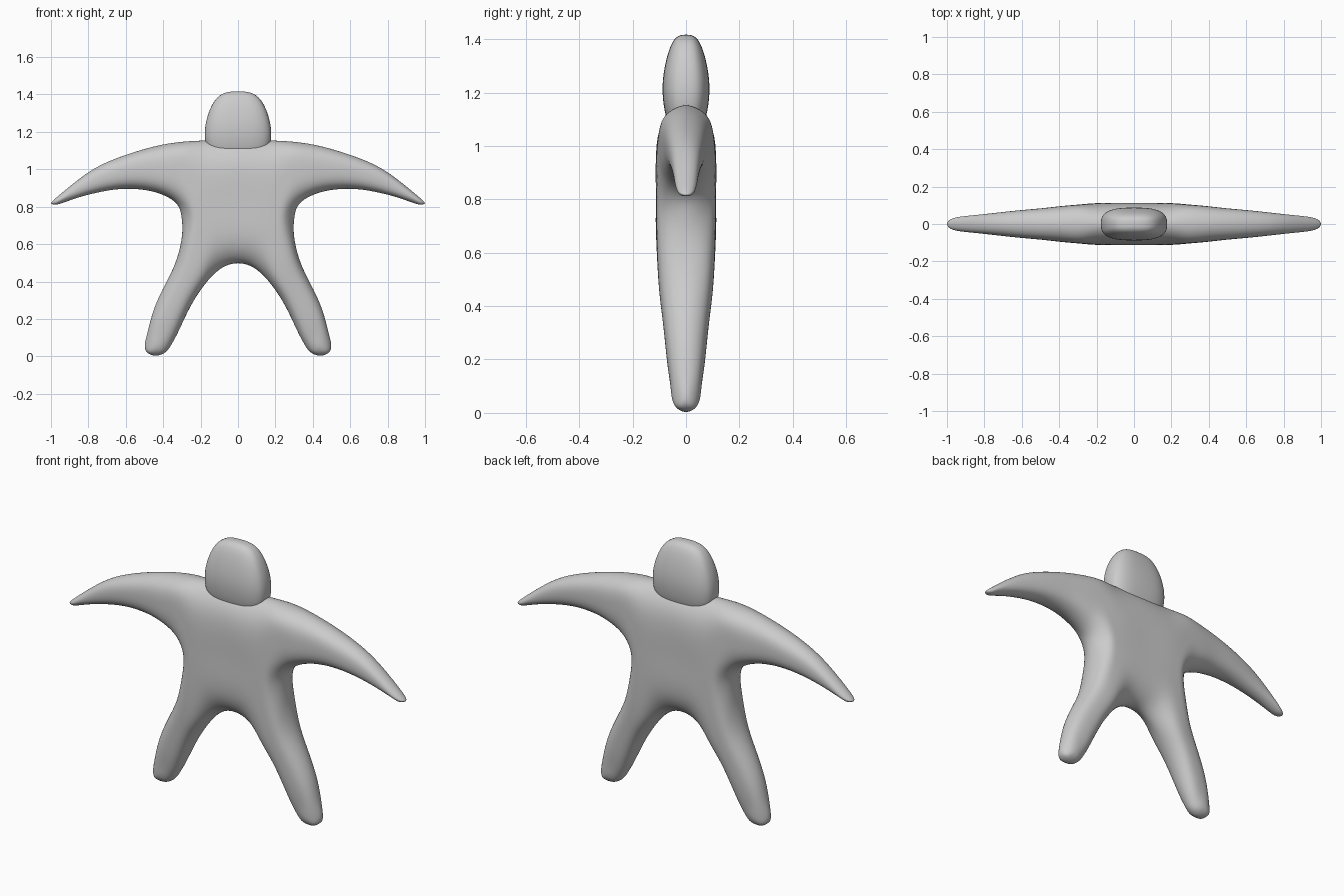
import bpy, bmesh, math
from mathutils import Vector

if "Cube" in bpy.data.objects:
    bpy.data.objects.remove(bpy.data.objects["Cube"])

skin = bpy.data.materials.new("light_grey")
skin.diffuse_color = (0.6, 0.6, 0.6, 1)
skin.use_nodes = True
skin.node_tree.nodes["Principled BSDF"].inputs["Base Color"].default_value = skin.diffuse_color


def finish(bm, name, levels):
    """Turn a cage into a smooth subdivided object."""
    bmesh.ops.recalc_face_normals(bm, faces=bm.faces[:])
    for f in bm.faces:
        f.smooth = True
    me = bpy.data.meshes.new(name)
    bm.to_mesh(me)
    bm.free()
    me.materials.append(skin)
    ob = bpy.data.objects.new(name, me)
    bpy.context.collection.objects.link(ob)
    sub = ob.modifiers.new("smooth", 'SUBSURF')
    sub.levels = sub.render_levels = levels
    return ob


def fit_cage(bm, steps=15):
    """Push the cage outward so the subdivided surface meets its points."""
    target = {v: v.co.copy() for v in bm.verts}
    for _ in range(steps):
        move = {}
        for v in bm.verts:
            n = len(v.link_edges)
            s = v.co * n * n
            for e in v.link_edges:
                s += 4 * e.other_vert(v).co
            for l in v.link_loops:
                s += l.link_loop_next.link_loop_next.vert.co
            move[v] = target[v] - s / (n * (n + 5))
        for v, d in move.items():
            v.co += d


def section(ax, az, bx, bz, t):
    """Front half of a rounded cross-section between two outline points."""
    p = 2 + 2 * math.hypot(ax - bx, az - bz)
    pts = []
    for s in (0, 0.15, 0.5, 0.85, 1):
        y = t * max(0, 1 - abs(2 * s - 1) ** p) ** (1 / p)
        pts.append(Vector((ax + (bx - ax) * s, -y, az + (bz - az) * s)))
    return pts


# ---- body: arm, leg and chest strips meeting at a hub, mirrored four ways
bm = bmesh.new()
seen = {}


def vert(co):
    key = tuple(round(c, 4) + 0.0 for c in co)
    if key not in seen:
        seen[key] = bm.verts.new(co)
    return seen[key]


def quad(*pts):
    for sx in (1, -1):
        for sy in (1, -1):
            bm.faces.new([vert((p.x * sx, p.y * sy, p.z)) for p in pts])


def strip(sections):
    for a, b in zip(sections, sections[1:]):
        for i in range(4):
            quad(a[i], a[i + 1], b[i + 1], b[i])


def cap(r, x, z):
    c = Vector((x, 0, z))
    quad(c, r[0], r[1], r[2])
    quad(c, r[2], r[3], r[4])


hub = Vector((0.18, -0.112, 0.79))


def spoke(x, z, f, y):
    m = Vector((x, 0, z))
    q = m.lerp(hub, f)
    q.y = -y
    return [m, q]


shoulder = spoke(0.15, 1.154, 0.27, 0.098)
armpit = spoke(0.302, 0.745, 0.35, 0.092)
crotch = spoke(0.085, 0.473, 0.28, 0.097)

# chest, from the hub to the centre line
strip([shoulder + [hub] + crotch[::-1], section(0, 1.155, 0, 0.498, 0.112)])

# arms: upper point, lower point, half thickness
arm = [section(*s) for s in (
    (0.26, 1.150, 0.325, 0.812, 0.104),
    (0.38, 1.136, 0.390, 0.858, 0.096),
    (0.50, 1.108, 0.490, 0.888, 0.084),
    (0.63, 1.066, 0.620, 0.895, 0.072),
    (0.76, 1.008, 0.750, 0.876, 0.058),
    (0.88, 0.924, 0.870, 0.844, 0.045),
    (0.975, 0.845, 0.955, 0.815, 0.031))]
strip([shoulder + [hub] + armpit[::-1]] + arm)
cap(arm[-1], 0.998, 0.815)

# legs: inner point, outer point, half thickness
leg = [section(*s) for s in (
    (0.165, 0.400, 0.300, 0.640, 0.104),
    (0.235, 0.300, 0.335, 0.500, 0.092),
    (0.285, 0.205, 0.395, 0.373, 0.080),
    (0.325, 0.120, 0.450, 0.250, 0.069),
    (0.352, 0.070, 0.483, 0.130, 0.058),
    (0.382, 0.028, 0.496, 0.038, 0.045))]
strip([crotch + [hub] + armpit[::-1]] + leg)
cap(leg[-1], 0.440, 0.003)

fit_cage(bm)
finish(bm, "body", 3)

# ---- head: tapered rounded block, base sunk into the shoulders
bm = bmesh.new()
SEG, P = 24, 2.8
rings = []
for z, a, b in ((1.06, 0.13, 0.055), (1.10, 0.162, 0.073), (1.14, 0.177, 0.083),
                (1.20, 0.181, 0.090), (1.26, 0.172, 0.087), (1.32, 0.153, 0.076),
                (1.37, 0.126, 0.061), (1.402, 0.093, 0.044), (1.415, 0.05, 0.024)):
    ring = []
    for i in range(SEG):
        c, s = math.cos(math.tau * i / SEG), math.sin(math.tau * i / SEG)
        ring.append(bm.verts.new((a * math.copysign(abs(c) ** (2 / P), c),
                                  b * math.copysign(abs(s) ** (2 / P), s), z)))
    rings.append(ring)
for lo, hi in zip(rings, rings[1:]):
    for i in range(SEG):
        j = (i + 1) % SEG
        bm.faces.new((lo[i], lo[j], hi[j], hi[i]))
for ring, z in ((rings[0], 1.05), (rings[-1], 1.417)):
    c = bm.verts.new((0, 0, z))
    for i in range(SEG):
        bm.faces.new((ring[i], ring[(i + 1) % SEG], c))
finish(bm, "head", 2)
